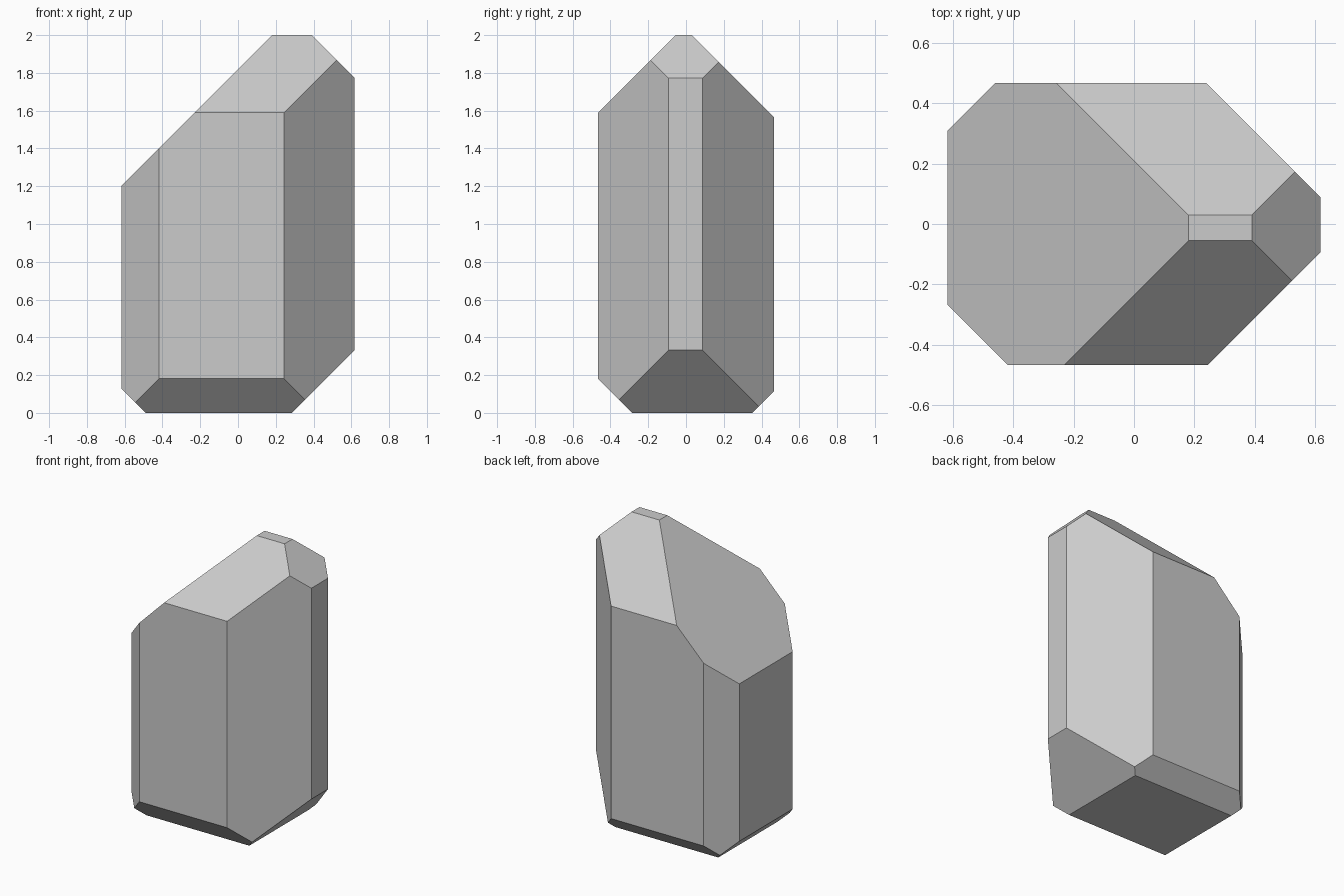
import bpy, bmesh
from mathutils import Vector

if "Cube" in bpy.data.objects:
    bpy.data.objects.remove(bpy.data.objects["Cube"])

bm = bmesh.new()
# Block spanning the overall size
bmesh.ops.create_cube(bm, size=1)
for v in bm.verts:
    v.co = Vector((v.co.x * 1.236, v.co.y * 0.932, v.co.z * 2 + 1))


def slice_off(normal, offset):
    """Cut away everything where normal . p > offset and cap the cut."""
    n = Vector(normal)
    cut = bmesh.ops.bisect_plane(
        bm, geom=bm.verts[:] + bm.edges[:] + bm.faces[:], dist=1e-5,
        plane_co=n * offset / n.length_squared, plane_no=n, clear_outer=True)
    edges = [e for e in cut["geom_cut"] if isinstance(e, bmesh.types.BMEdge)]
    bmesh.ops.contextual_create(bm, geom=edges)


# Vertical corner facets
slice_off((1, -1, 0), 0.71)
slice_off((1, 1, 0), 0.705)
slice_off((-1, 1, 0), 0.926)
slice_off((-1, -1, 0), 0.885)
# Sloped facets of the tip: left, right, front, back
slice_off((-1, 0, 1), 1.82)
slice_off((1, 0, 1), 2.39)
slice_off((0, -1, 1), 2.055)
slice_off((0, 1, 1), 2.03)
# Sloped facets of the base: left, right, front, back
slice_off((-1, 0, -1), 0.49)
slice_off((1, 0, -1), 0.285)
slice_off((0, -1, -1), 0.285)
slice_off((0, 1, -1), 0.352)

bmesh.ops.recalc_face_normals(bm, faces=bm.faces)
mesh = bpy.data.meshes.new("crystal")
bm.to_mesh(mesh)
bm.free()
bpy.context.collection.objects.link(bpy.data.objects.new("crystal", mesh))
